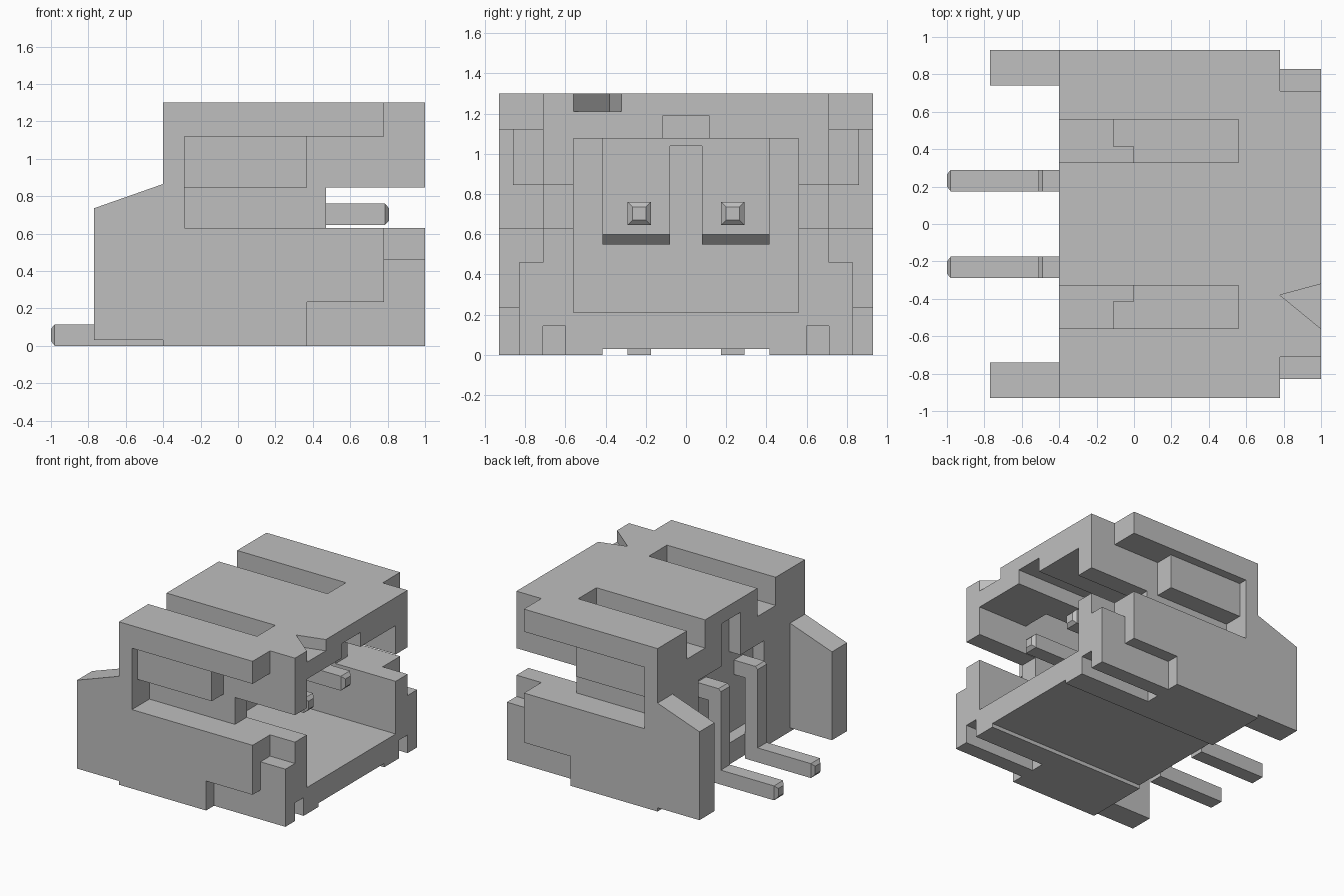
import bpy, bmesh

if "Cube" in bpy.data.objects:
    bpy.data.objects.remove(bpy.data.objects["Cube"])

grey = bpy.data.materials.new("plain grey")
grey.use_nodes = True
colour = (0.52, 0.52, 0.52, 1)
grey.diffuse_color = colour
grey.node_tree.nodes["Principled BSDF"].inputs["Base Color"].default_value = colour


def prism(name, points, axis, lo, hi):
    """Extrude a flat outline along an axis (0 = x, 1 = y, 2 = z)."""
    bm = bmesh.new()
    verts = []
    for p in points:
        co = list(p)
        co.insert(axis, lo)
        verts.append(bm.verts.new(co))
    face = bm.faces.new(verts)
    new = bmesh.ops.extrude_face_region(bm, geom=[face])["geom"]
    for v in new:
        if isinstance(v, bmesh.types.BMVert):
            v.co[axis] = hi
    bmesh.ops.recalc_face_normals(bm, faces=bm.faces)
    mesh = bpy.data.meshes.new(name)
    bm.to_mesh(mesh)
    bm.free()
    mesh.materials.append(grey)
    ob = bpy.data.objects.new(name, mesh)
    bpy.context.collection.objects.link(ob)
    return ob


def box(name, x, y, z):
    outline = [(x[0], y[0]), (x[1], y[0]), (x[1], y[1]), (x[0], y[1])]
    return prism(name, outline, 2, z[0], z[1])


def cut(target, cutter):
    """Subtract the cutter and bake the result."""
    cutter.hide_render = True
    mod = target.modifiers.new("cut", "BOOLEAN")
    mod.operation, mod.solver, mod.object = "DIFFERENCE", "EXACT", cutter
    graph = bpy.context.evaluated_depsgraph_get()
    mesh = bpy.data.meshes.new_from_object(target.evaluated_get(graph))
    target.modifiers.clear()
    target.data = mesh
    bpy.data.objects.remove(cutter)


def span(side, a, b):
    return sorted((side * a, side * b))


# Housing: side profile with sloped rear cheeks
profile = [(-0.77, 0.03), (-0.4, 0.03), (-0.4, 0), (1, 0), (1, 1.3),
           (-0.4, 1.3), (-0.4, 0.865), (-0.77, 0.735)]
housing = prism("housing", profile, 1, -0.93, 0.93)

# Centred cuts: gap between cheeks, mating cavity, key groove, underside, rear recesses
centred = [
    ((-0.9, -0.4), 0.74, (-0.1, 1)),
    ((-0.11, 1.1), 0.56, (0.21, 1.075)),
    ((-0.11, 1.1), 0.115, (1, 1.19)),
    ((-0.5, 1.1), 0.415, (-0.1, 0.03)),
    ((-0.5, -0.3), 0.415, (0.2, 0.85)),
    ((-0.5, -0.3), 0.115, (0.8, 1.19)),
]
for x, half, z in centred:
    cut(housing, box("cutter", x, (-half, half), z))

# Mirrored cuts, given as x range, distance from centre, z range
mirrored = [
    ((-0.5, 0.56), (0.33, 0.56), (1.075, 1.4)),     # top slot
    ((0.47, 1.1), (0.5, 1.1), (0.63, 0.845)),       # side opening
    ((-0.285, 0.5), (0.71, 1.1), (0.63, 0.845)),    # side recess
    ((-0.285, 0.38), (0.86, 1.1), (0.8, 1.12)),     # shallow window
    ((0.37, 1.1), (0.71, 1.1), (0.8, 1.12)),        # front wall recess
    ((0.78, 1.1), (0.71, 1.1), (0.46, 1.4)),        # corner notch
    ((0.78, 1.1), (0.83, 1.1), (-0.1, 0.5)),        # tab relief
    ((0.37, 0.9), (0.83, 1.1), (-0.1, 0.235)),      # foot relief
    ((0.37, 1.1), (0.6, 0.71), (-0.1, 0.145)),      # underside groove
]
for side in (-1, 1):
    for x, y, z in mirrored:
        cut(housing, box("cutter", x, span(side, *y), z))

# Arrow-shaped first contact marker on the top edge
cut(housing, prism("cutter", [(0.78, -0.38), (1.01, -0.568), (1.01, -0.318)], 2, 1.21, 1.4))

# Raised blocks on the inner wall, chamfered underneath, joined by a thin bridge
for side, label in ((-1, "right"), (1, "left")):
    y = span(side, 0.08, 0.415)
    prism(label + "_contact_block",
          [(-0.12, 0.55), (-0.05, 0.55), (0, 0.6), (0, 1.075), (-0.12, 1.075)], 1, *y)
box("block_bridge", (-0.12, 0), (-0.08, 0.08), (1.04, 1.075))


# Contact pins: bent square wire with tapered ends
def taper(name, x, tip, y, z, inset=0.025):
    bm = bmesh.new()
    rings = []
    for px, d in ((x, 0), (tip, inset)):
        corners = [(y[0] + d, z[0] + d), (y[1] - d, z[0] + d),
                   (y[1] - d, z[1] - d), (y[0] + d, z[1] - d)]
        rings.append([bm.verts.new((px, a, b)) for a, b in corners])
    for i in range(4):
        j = (i + 1) % 4
        bm.faces.new((rings[0][i], rings[0][j], rings[1][j], rings[1][i]))
    for ring in rings:
        bm.faces.new(ring)
    bmesh.ops.recalc_face_normals(bm, faces=bm.faces)
    mesh = bpy.data.meshes.new(name)
    bm.to_mesh(mesh)
    bm.free()
    mesh.materials.append(grey)
    bpy.context.collection.objects.link(bpy.data.objects.new(name, mesh))


wire = [(-0.98, 0), (-0.4, 0), (-0.4, 0.645), (0.785, 0.645), (0.785, 0.76),
        (-0.49, 0.76), (-0.51, 0.74), (-0.51, 0.115), (-0.98, 0.115)]
for side, label in ((-1, "right"), (1, "left")):
    y = span(side, 0.175, 0.29)
    prism(label + "_pin", wire, 1, *y)
    taper(label + "_pin_tip", 0.785, 0.808, y, (0.645, 0.76))
    taper(label + "_solder_tip", -0.98, -1, y, (0, 0.115))
